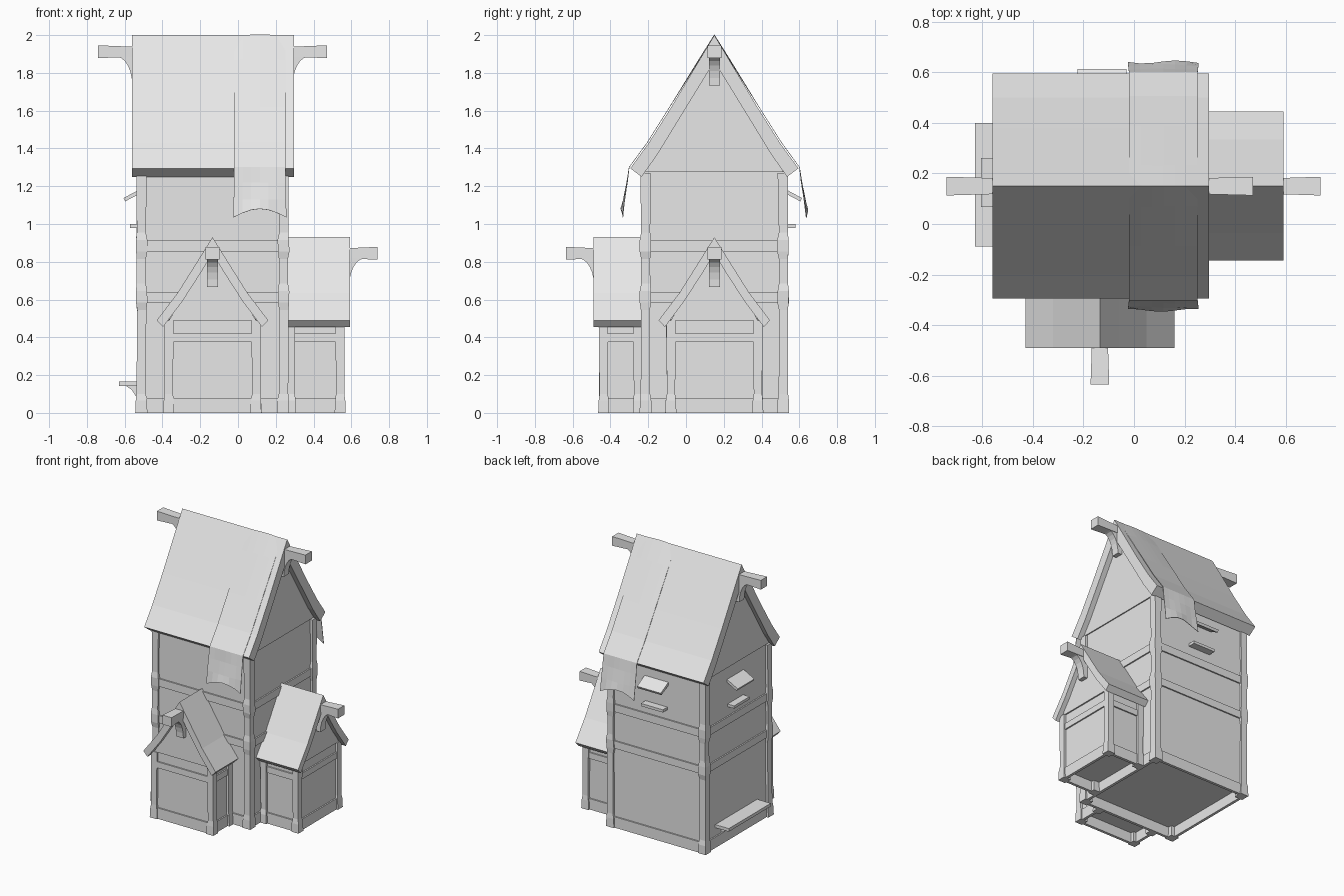
import bpy, bmesh, math, random
from mathutils import Matrix

random.seed(4)
if "Cube" in bpy.data.objects:
    bpy.data.objects.remove(bpy.data.objects["Cube"])

grey = bpy.data.materials.new("plain_light_grey")
grey.use_nodes = True
grey.diffuse_color = (0.8, 0.8, 0.8, 1)
grey.node_tree.nodes["Principled BSDF"].inputs["Base Color"].default_value = (0.8, 0.8, 0.8, 1)


def finish(name, bm, frame):
    bmesh.ops.recalc_face_normals(bm, faces=bm.faces)
    bm.transform(frame)
    mesh = bpy.data.meshes.new(name)
    bm.to_mesh(mesh)
    bm.free()
    mesh.materials.append(grey)
    obj = bpy.data.objects.new(name, mesh)
    bpy.context.collection.objects.link(obj)
    return obj


def loft(name, rings, frame):
    """Closed solid through a list of equal-length rings."""
    bm = bmesh.new()
    vs = [[bm.verts.new(p) for p in ring] for ring in rings]
    n = len(rings[0])
    for a, b in zip(vs, vs[1:]):
        for i in range(n):
            bm.faces.new((a[i], a[(i + 1) % n], b[(i + 1) % n], b[i]))
    bm.faces.new(vs[0])
    bm.faces.new(vs[-1])
    return finish(name, bm, frame)


def box(name, x, y, z, frame):
    ring = lambda h: [(x[0], y[0], h), (x[1], y[0], h), (x[1], y[1], h), (x[0], y[1], h)]
    return loft(name, [ring(z[0]), ring(z[1])], frame)


def prism_x(name, profile, x0, x1, frame):
    """Extrude a (y, z) profile along x."""
    return loft(name, [[(x, y, z) for y, z in profile] for x in (x0, x1)], frame)


def prism_y(name, profile, y0, y1, frame):
    """Extrude an (x, z) profile along y."""
    return loft(name, [[(x, y, z) for x, z in profile] for y in (y0, y1)], frame)


def post(name, x, y, top, joints, frame, r):
    """Rough square post with a wide foot and soft swellings at the joints."""
    levels = [(0, r + .007), (.065, r + .005), (.1, r)]
    for j in joints:
        levels += [(j - .07, r - .001), (j - .03, r + .005), (j + .03, r + .005), (j + .07, r - .001)]
    levels.append((top, r + .002))
    rings = []
    for z, h in levels:
        dx, dy = random.uniform(-.002, .002), random.uniform(-.002, .002)
        rings.append([(x + dx + sx * h, y + dy + sy * h, z)
                      for sx, sy in ((-1, -1), (1, -1), (1, 1), (-1, 1))])
    return loft(name, rings, frame)


def roof(name, outer, inner, x0, x1, frame):
    """Outer and inner (y, z) curves run from eave to ridge on the +y side."""
    mirror = lambda pts: [(-y, z) for y, z in reversed(pts[:-1])]
    prism_x(name, outer + mirror(outer) + list(reversed(inner + mirror(inner))), x0, x1, frame)


def ridge_beam(name, wall, tip, z, frame):
    """Projecting beam, flared at the tip, on a concave bracket."""
    def ring(x, h, w):
        return [(x, -w, z - h), (x, w, z - h), (x, w, z + h), (x, -w, z + h)]
    loft(name, [ring(wall - .03, .024, .03), ring(tip, .034, .037)], frame)
    reach, drop, low, start = .08, .15, z - .028, wall + .035
    steps = [math.pi / 2 * i / 6 for i in range(7)]
    arc = [(start + reach * (1 - math.sin(t)), low - drop * (1 - math.cos(t))) for t in steps]
    prism_y(name + "_bracket", [(wall - .02, low - drop), (wall - .02, low + .01),
                                (start + reach, low + .01)] + arc, -.029, .029, frame)


def rails(name, x0, x1, w, heights, frame, back):
    """Horizontal boards along the side walls and the end walls."""
    t = .02
    for k, z in enumerate(heights):
        for s in (-1, 1):
            box(f"{name}_side_rail_{k}", (x0, x1), sorted((s * (w - t), s * w)), z, frame)
        box(f"{name}_end_rail_{k}", (x1 - t, x1), (-w, w), z, frame)
        if back:
            box(f"{name}_far_rail_{k}", (x0, x0 + t), (-w, w), z, frame)


# Tower: walls, gables, timbers, roof
tower = Matrix.Translation((-.135, .15, 0))
prism_x("tower_walls", [(-.376, .075), (.376, .075), (.376, 1.27), (0, 1.92), (-.376, 1.27)],
        -.384, .384, tower)
prism_x("tower_gables", [(-.366, 1.275), (.366, 1.275), (0, 1.91)], -.392, .392, tower)
for sx in (-1, 1):
    for sy in (-1, 1):
        post("tower_corner_post", sx * .376, sy * .364, 1.27, (.615, .885), tower, .025)
rails("tower", -.394, .394, .386, [(0, .08), (.585, .64), (.855, .912)], tower, True)

ROOF = [(.445, 1.295), (.35, 1.425), (.23, 1.615), (0, 2.0)]
roof("tower_roof", ROOF, [(.385, 1.25), (.3, 1.37), (.19, 1.55), (0, 1.86)], -.425, .432, tower)
ridge_beam("tower_beam_left", .39, .607, 1.912, tower)
ridge_beam("tower_beam_right", .39, .607, 1.912, tower @ Matrix.Rotation(math.pi, 4, 'Z'))


# Gabled annexes: local +x points outward from the tower wall
def annex(name, depth, frame):
    prism_x(name + "_walls", [(-.236, .075), (.236, .075), (.236, .485), (0, .885), (-.236, .485)],
            -.03, depth - .018, frame)
    prism_x(name + "_gable", [(-.23, .49), (.23, .49), (0, .88)], depth - .03, depth - .008, frame)
    for sy in (-1, 1):
        for x in (.015, depth - .026):
            post(name + "_post", x, sy * .23, .49, (), frame, .022)
    rails(name, -.02, depth - .008, .246, [(0, .08), (.375, .42)], frame, False)
    roof(name + "_roof", [(.295, .49), (.185, .635), (.075, .81), (0, .93)],
         [(.262, .455), (.16, .59), (.06, .745), (0, .845)], -.03, depth + .027, frame)
    ridge_beam(name + "_beam", depth - .012, depth + .173, .845, frame)


annex("front_annex", .225, Matrix.Translation((-.135, -.238, 0)) @ Matrix.Rotation(-math.pi / 2, 4, 'Z'))
annex("left_annex", .3, Matrix.Translation((.265, .15, 0)))

# Window awnings and sills: local +x points out of the wall
side = Matrix.Translation((-.522, .165, 0)) @ Matrix.Rotation(math.pi, 4, 'Z')
rear = Matrix.Translation((-.127, .53, 0)) @ Matrix.Rotation(math.pi / 2, 4, 'Z')
for name, frame in (("side", side), ("rear", rear)):
    prism_y(name + "_awning", [(-.01, 1.165), (.075, 1.12), (.084, 1.137), (-.01, 1.188)],
            -.097, .097, frame)
    box(name + "_sill", (-.01, .05), (-.09, .09), (.98, 1.0), frame)

# Low shelf on curved brackets
shelf = Matrix.Translation((-.527, .155, 0)) @ Matrix.Rotation(math.pi, 4, 'Z')
box("wall_shelf", (-.01, .103), (-.245, .245), (.142, .165), shelf)
for y in (-.16, .16):
    prism_y("shelf_bracket", [(-.01, .145), (.07, .145), (.035, .122), (.015, .09), (-.01, .085)],
            y - .015, y + .015, shelf)

# Cloth draped over the ridge: edges sink into the roof high up, hem hangs past both eaves
half = [(.484, 1.035), (.474, 1.13), (.46, 1.22)] + [(y + .006, z + .005) for y, z in ROOF[:-1]]
half.append((.08, 1.872))
path = half + [(0, 2.0)] + [(-y, z) for y, z in reversed(half)]
bm = bmesh.new()
COLS = 7
rows = []
for i, (y, z) in enumerate(path):
    end = min(i, len(path) - 1 - i)
    hang = max(0, 3 - end) / 3
    row = []
    for c in range(COLS):
        u = c / (COLS - 1)
        bulge = math.sin(math.pi * u)
        lift = .045 * bulge if end == 0 else 0
        if end >= len(half) - 1:
            lift = .008 * bulge - .006
        sway = hang * .006 * (math.sin(u * 7 + i) - 1)
        x = -.02 + .272 * u + hang * .004 * (2 * u - 1)
        row.append(bm.verts.new((x, .15 + y + math.copysign(sway, y), z + lift)))
    rows.append(row)
for a, b in zip(rows, rows[1:]):
    for c in range(COLS - 1):
        bm.faces.new((a[c], a[c + 1], b[c + 1], b[c]))
cloth = finish("draped_cloth", bm, Matrix.Identity(4))
thick = cloth.modifiers.new("thickness", 'SOLIDIFY')
thick.thickness = .003
thick.offset = 0
